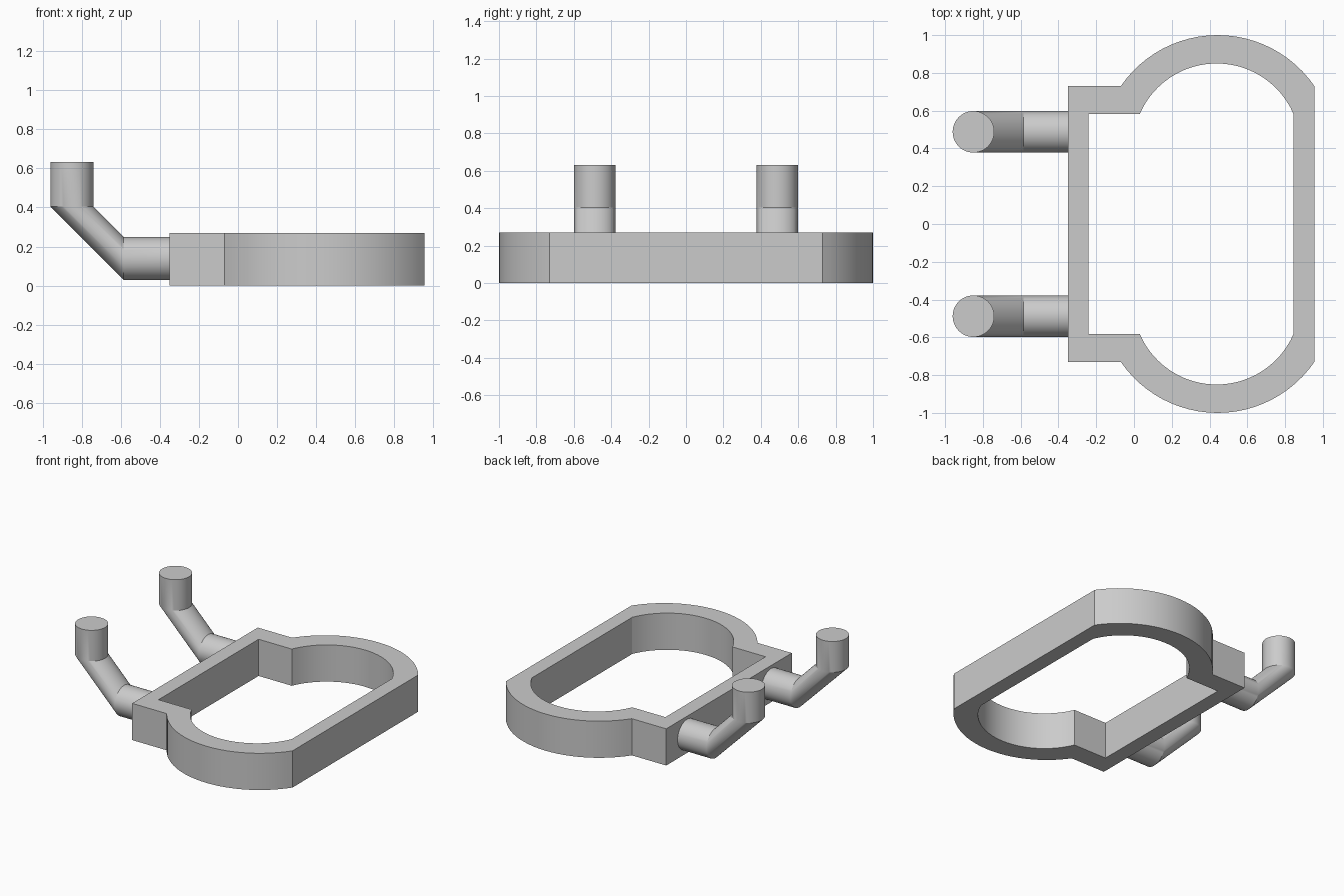
import bpy
import bmesh
from math import sin, cos, pi, asin, radians

cube = bpy.data.objects.get("Cube")
if cube:
    bpy.data.objects.remove(cube, do_unlink=True)

grey = bpy.data.materials.new("plain grey")
grey.use_nodes = True
colour = (0.6, 0.6, 0.6, 1)
grey.diffuse_color = colour
grey.node_tree.nodes["Principled BSDF"].inputs["Base Color"].default_value = colour

HEIGHT = 0.27
ARC_STEPS = 24
PEG_RADIUS = 0.11
PEG_SIDES = 48


def finish(name, bm):
    """Turn a bmesh into a shaded object with the grey material."""
    bmesh.ops.recalc_face_normals(bm, faces=bm.faces)
    mesh = bpy.data.meshes.new(name)
    bm.to_mesh(mesh)
    bm.free()
    mesh.materials.append(grey)
    obj = bpy.data.objects.new(name, mesh)
    bpy.context.collection.objects.link(obj)
    bpy.ops.object.select_all(action="DESELECT")
    obj.select_set(True)
    bpy.context.view_layer.objects.active = obj
    bpy.ops.object.shade_smooth_by_angle(angle=radians(18))


def outline(back_x, left_x, right_x, shoulder_y, top_y):
    """Closed outline: square end at -x, bulging arcs at both y ends."""
    half = (right_x - left_x) / 2
    rise = top_y - shoulder_y
    radius = (half ** 2 + rise ** 2) / (2 * rise)
    sweep = asin(half / radius)
    points = [(back_x, shoulder_y)]
    for i in range(ARC_STEPS + 1):
        a = sweep * (2 * i / ARC_STEPS - 1)
        points.append(((left_x + right_x) / 2 + radius * sin(a),
                       top_y - radius + radius * cos(a)))
    return points + [(x, -y) for x, y in reversed(points)]


def bridge(bm, a, b):
    """Join two closed vertex rings with quads."""
    for i in range(len(a)):
        j = (i + 1) % len(a)
        bm.faces.new((a[i], a[j], b[j], b[i]))


# Frame: a flat-topped band between two matching outlines
bm = bmesh.new()
outer = outline(-0.35, -0.07, 0.955, 0.73, 1.0)
inner = outline(-0.24, 0.03, 0.845, 0.582, 0.85)
rings = [[bm.verts.new((x, y, z)) for x, y in path]
         for path, z in ((outer, 0), (outer, HEIGHT), (inner, HEIGHT), (inner, 0))]
for i in range(4):
    bridge(bm, rings[i], rings[(i + 1) % 4])
finish("frame", bm)


# Pegs: upright rings along the root, level rings up the tip
def peg(name, y):
    bm = bmesh.new()
    sections = ((-0.30, 0.138, False), (-0.585, 0.138, False),
                (-0.85, 0.405, True), (-0.85, 0.632, True))
    rings = []
    for x, z, level in sections:
        ring = []
        for i in range(PEG_SIDES):
            a = 2 * pi * i / PEG_SIDES
            d = PEG_RADIUS * sin(a)
            ring.append(bm.verts.new((x + d if level else x,
                                      y + PEG_RADIUS * cos(a),
                                      z if level else z + d)))
        rings.append(ring)
    for a, b in zip(rings, rings[1:]):
        bridge(bm, a, b)
    bm.faces.new(rings[0])
    bm.faces.new(rings[-1])
    finish(name, bm)


peg("right_front_peg", -0.488)
peg("right_back_peg", 0.488)
